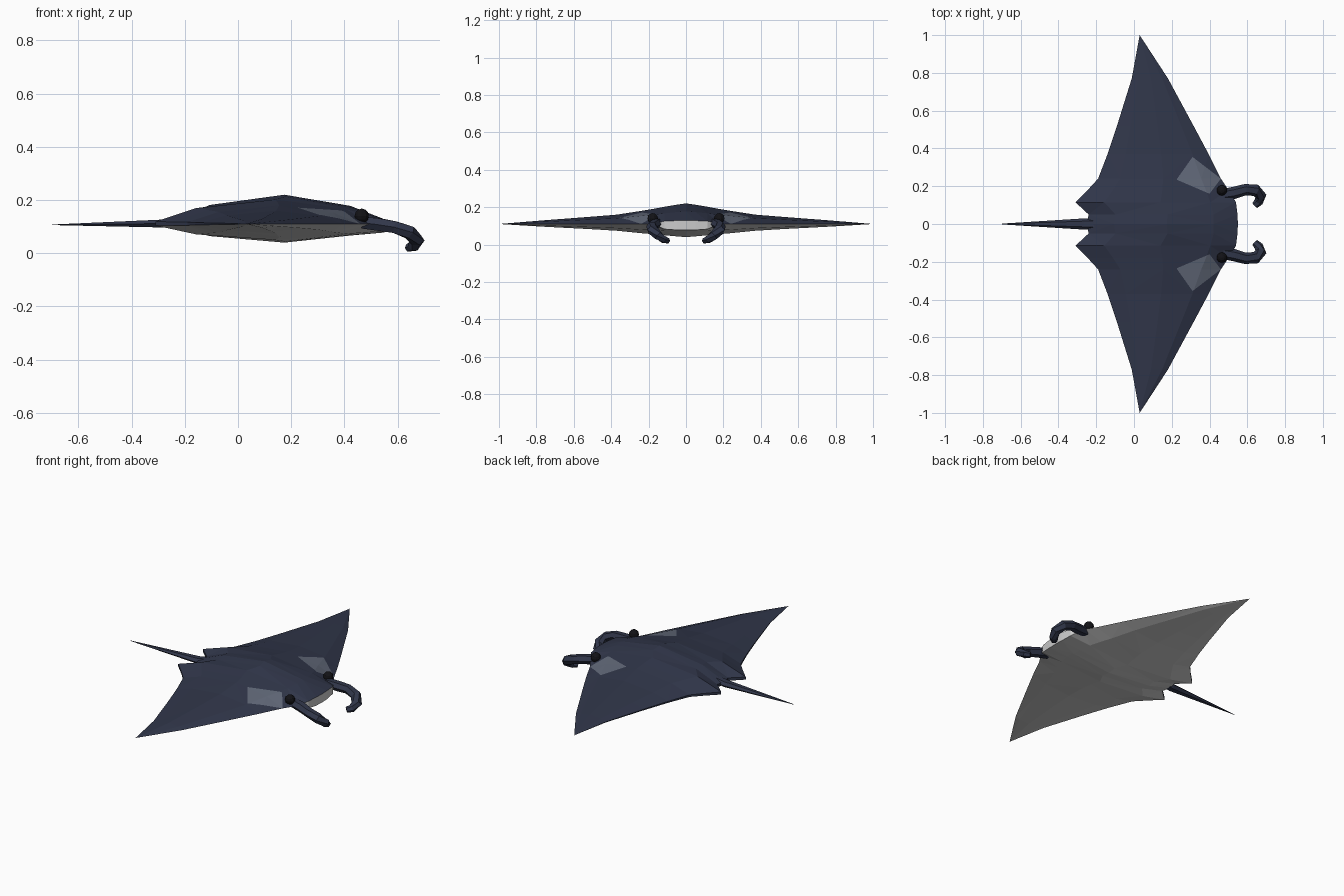
import bpy, bmesh
from math import sin, cos, pi
from mathutils import Vector

if "Cube" in bpy.data.objects:
    bpy.data.objects.remove(bpy.data.objects["Cube"])


def material(name, rgb):
    m = bpy.data.materials.new(name)
    m.diffuse_color = (*rgb, 1)
    m.use_nodes = True
    m.node_tree.nodes["Principled BSDF"].inputs["Base Color"].default_value = m.diffuse_color
    return m


NAVY = material("navy_skin", (0.03, 0.037, 0.068))
PALE = material("pale_patch", (0.12, 0.14, 0.19))
BELLY = material("belly_grey", (0.7, 0.7, 0.7))
BLACK = material("eye_black", (0.006, 0.006, 0.008))


def finish(bm, name, *mats):
    bmesh.ops.recalc_face_normals(bm, faces=bm.faces[:])
    me = bpy.data.meshes.new(name)
    bm.to_mesh(me)
    bm.free()
    for m in mats:
        me.materials.append(m)
    ob = bpy.data.objects.new(name, me)
    bpy.context.collection.objects.link(ob)
    return ob


def tube(name, path, radii, mat, sides=6, flat=1.0):
    """Faceted tube along a path, flattened in its second direction."""
    bm = bmesh.new()
    pts = [Vector(p) for p in path]
    rings = []
    for i, p in enumerate(pts):
        t = (pts[min(i + 1, len(pts) - 1)] - pts[max(i - 1, 0)]).normalized()
        a = t.cross(Vector((0, 0, 1))).normalized()
        b = a.cross(t)
        rings.append([bm.verts.new(p + radii[i] * (a * cos(2 * pi * k / sides) + b * flat * sin(2 * pi * k / sides)))
                      for k in range(sides)])
    for r, s in zip(rings, rings[1:]):
        for k in range(sides):
            n = (k + 1) % sides
            bm.faces.new((r[k], r[n], s[n], s[k]))
    bm.faces.new(rings[0])
    bm.faces.new(rings[-1])
    return finish(bm, name, mat)


# Body and wings: spanwise stations (y, leading x, trailing x, rise, drop, mouth gap)
half = [(0, .55, -.25, .11, .07, 1), (.05, .548, -.24, .103, .066, 1),
        (.115, .54, -.31, .092, .06, .85), (.18, .50, -.245, .08, .054, 0),
        (.24, .46, -.19, .07, .049, 0), (.37, .395, -.14, .05, .036, 0),
        (.52, .315, -.09, .038, .027, 0), (.77, .18, -.012, .019, .014, 0),
        (1, .03, .03, 0, 0, 0)]
stations = [(-s[0], *s[1:]) for s in half[:0:-1]] + half
chord = [(0, 0), (.16, .62), (.47, 1), (.82, .65), (1, .1)]

bm = bmesh.new()
top, bottom = [], []
for y, lead, trail, rise, drop, gap in stations:
    xs = [(lead + (trail - lead) * f, p) for f, p in chord]
    up = [(x, y, .11 + rise * p) for x, p in xs]
    down = [(x, y, .11 - drop * p) for x, p in xs]
    up[0] = (lead, y, .11 + .018 * gap)
    down[0] = (lead, y, .11 - .032 * gap)
    top.append([bm.verts.new(c) for c in up])
    bottom.append([bm.verts.new(c) for c in down])
for i in range(len(stations) - 1):
    for rows, mi in ((top, 0), (bottom, 1)):
        for j in range(4):
            f = bm.faces.new((rows[i][j], rows[i][j + 1], rows[i + 1][j + 1], rows[i + 1][j]))
            f.material_index = mi
    for j in (0, 4):
        f = bm.faces.new((top[i][j], top[i + 1][j], bottom[i + 1][j], bottom[i][j]))
        f.material_index = 1 if j == 0 else 0
bmesh.ops.remove_doubles(bm, verts=bm.verts[:], dist=0.0005)
bmesh.ops.triangulate(bm, faces=bm.faces[:])
bmesh.ops.recalc_face_normals(bm, faces=bm.faces[:])

# Pale shoulder patches cut into the upper skin
patch = [(.31, .355), (.46, .24), (.40, .16), (.225, .235)]
for s in (1, -1):
    quad = [Vector((x, y * s, 0)) for x, y in patch]
    planes = []
    centre = sum(quad, Vector()) / 4
    for a, b in zip(quad, quad[1:] + quad[:1]):
        n = (b - a).cross(Vector((0, 0, 1))).normalized()
        if n.dot(centre - a) < 0:
            n = -n
        planes.append((a, n))
        faces = [f for f in bm.faces if f.material_index == 0 and f.calc_center_median().y * s > 0]
        geom = set(faces)
        for f in faces:
            geom.update(f.edges, f.verts)
        bmesh.ops.bisect_plane(bm, geom=list(geom), plane_co=a, plane_no=n, dist=1e-5)
    for f in bm.faces:
        c = f.calc_center_median()
        if f.material_index == 0 and all((c - a).dot(n) > 0 for a, n in planes):
            f.material_index = 2
finish(bm, "body_and_wings", NAVY, BELLY, PALE)

# Tail
tube("tail", [(-.13, 0, .135), (-.26, 0, .112), (-.7, 0, .107)], [.03, .03, .002], NAVY, flat=.6)

for s, side in ((1, "left"), (-1, "right")):
    # Curled head fin beside the mouth
    path = [(.47, .155, .115), (.53, .165, .108), (.59, .182, .098), (.645, .178, .078),
            (.672, .148, .048), (.66, .118, .026), (.64, .098, .02)]
    tube("head_fin_" + side, [(x, y * s, z) for x, y, z in path],
         [.03, .032, .03, .032, .03, .024, .018], NAVY, flat=.85)
    # Eye
    bm = bmesh.new()
    bmesh.ops.create_uvsphere(bm, u_segments=10, v_segments=6, radius=.028)
    bmesh.ops.translate(bm, verts=bm.verts[:], vec=(.465, .178 * s, .14))
    finish(bm, "eye_" + side, BLACK)
